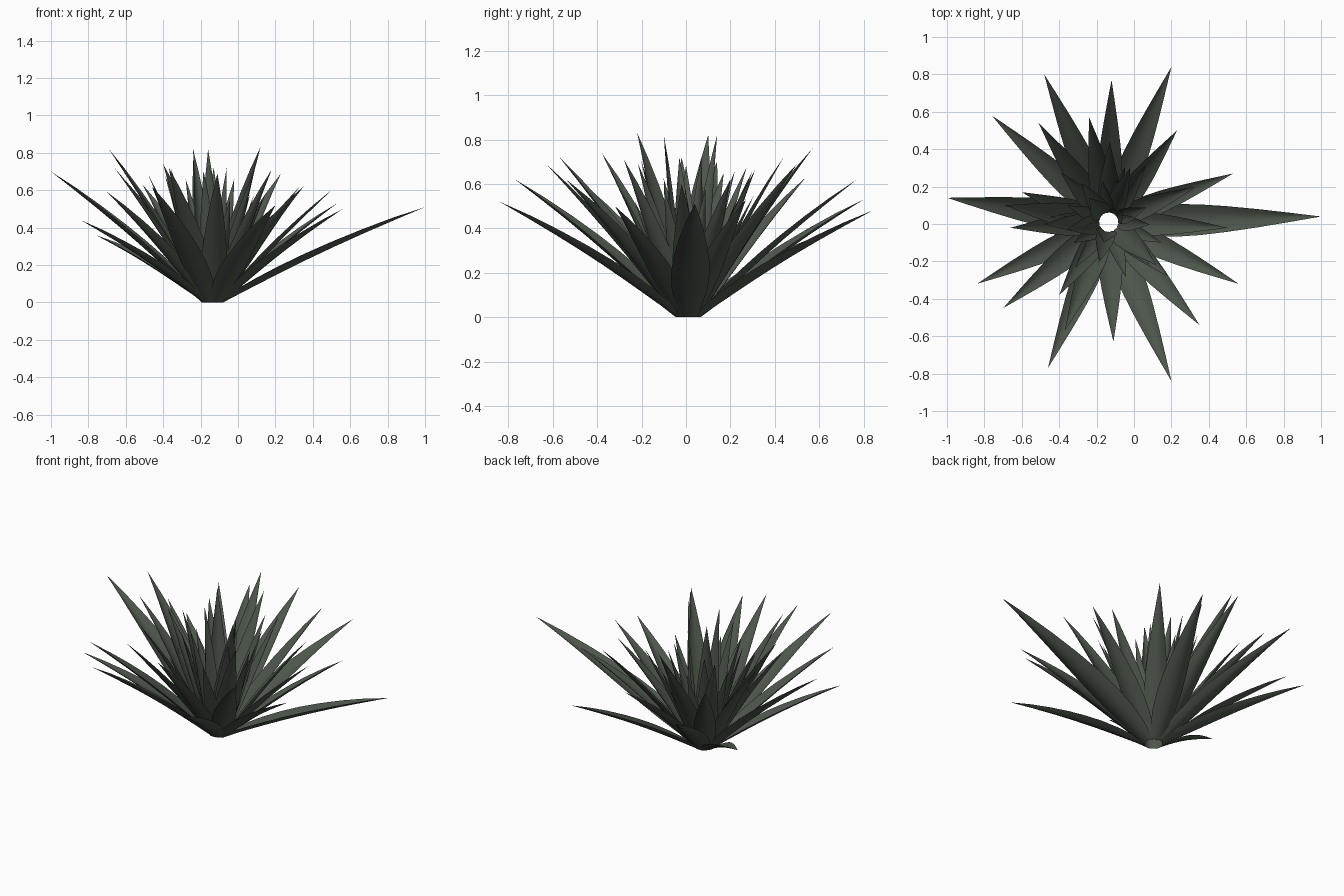
import bpy, math, random
from mathutils import Vector

if "Cube" in bpy.data.objects:
    bpy.data.objects.remove(bpy.data.objects["Cube"])

random.seed(4)
CENTRE = Vector((-0.135, 0.01, 0))
RING = 0.055

leaf_green = bpy.data.materials.new("dark grey green")
leaf_green.diffuse_color = (0.074, 0.093, 0.071, 1)
leaf_green.use_nodes = True
leaf_green.node_tree.nodes["Principled BSDF"].inputs["Base Color"].default_value = leaf_green.diffuse_color

# half width along the leaf: (position, share of the widest half width)
PROFILE = [(0, .52), (.08, .74), (.18, .93), (.3, 1), (.42, .94), (.55, .79),
           (.7, .56), (.85, .29), (1, 0.0)]
ACROSS = [-1, -.5, 0, .5, 1]


def add_leaf(verts, faces, tip, width=0.073, arch=0.016):
    """Channelled pointed blade from the base ring to the tip."""
    tip = Vector(tip)
    flat = tip - CENTRE
    flat.z = 0
    out = flat.normalized()
    base = CENTRE + out * RING
    along = tip - base
    side = Vector((-out.y, out.x, 0))
    normal = along.normalized().cross(side)
    if normal.z < 0:
        normal = -normal
    half = width * along.length
    start = len(verts)
    for t, w in PROFILE[:-1]:
        mid = base + along * t + normal * arch * math.sin(math.pi * t)
        for s in ACROSS:
            p = mid + side * (s * w * half) + normal * (0.4 * s * s * w ** .7 * half)
            if t == 0:
                p.z = 0
            verts.append(p)
    verts.append(tip)
    n = len(ACROSS)
    rows = len(PROFILE) - 1
    for r in range(rows - 1):
        for c in range(n - 1):
            a = start + r * n + c
            faces.append((a, a + 1, a + n + 1, a + n))
    last = start + (rows - 1) * n
    for c in range(n - 1):
        faces.append((last + c, last + c + 1, start + rows * n))


def make_whorl(name, tips, **shape):
    verts, faces = [], []
    for tip in tips:
        add_leaf(verts, faces, tip, **shape)
    mesh = bpy.data.meshes.new(name)
    mesh.from_pydata(verts, [], faces)
    mesh.materials.append(leaf_green)
    for poly in mesh.polygons:
        poly.use_smooth = True
    mesh.update()
    obj = bpy.data.objects.new(name, mesh)
    bpy.context.collection.objects.link(obj)


# long spreading leaves
make_whorl("outer_leaves", [
    (1.0, .04, .51), (.53, .27, .53), (.20, .84, .48), (-.12, .77, .62),
    (-.48, .80, .53), (-.76, .58, .36), (-1.0, .14, .70), (-.84, -.32, .44),
    (-.70, -.45, .59), (-.46, -.77, .62), (.20, -.84, .52), (.56, -.32, .50),
    (.35, -.54, .62)])

# raised leaves of the second row
make_whorl("middle_leaves", [
    (.23, .50, .69), (-.24, .57, .76), (-.51, .54, .63), (-.60, .17, .65),
    (-.66, -.02, .72), (-.69, .10, .82), (-.40, -.38, .74), (-.37, -.57, .72),
    (-.11, -.63, .69), (.18, -.28, .71), (.50, -.02, .60), (.33, .20, .62),
    (-.13, .44, .72), (.12, -.22, .83)], arch=0.01)

# steep leaves around the open heart
heart = [(-.24, .14, .82), (-.16, -.10, .82), (-.28, .22, .66), (-.02, .30, .66),
         (-.36, -.03, .72), (-.06, .07, .72)]
count = 14
for i in range(count):
    a = 2 * math.pi * (i + random.uniform(-.25, .25)) / count
    r = random.uniform(.20, .40)
    heart.append((CENTRE.x + r * math.cos(a), CENTRE.y + r * math.sin(a),
                  random.uniform(.48, .72)))
make_whorl("inner_leaves", heart, width=0.07, arch=0.0)
